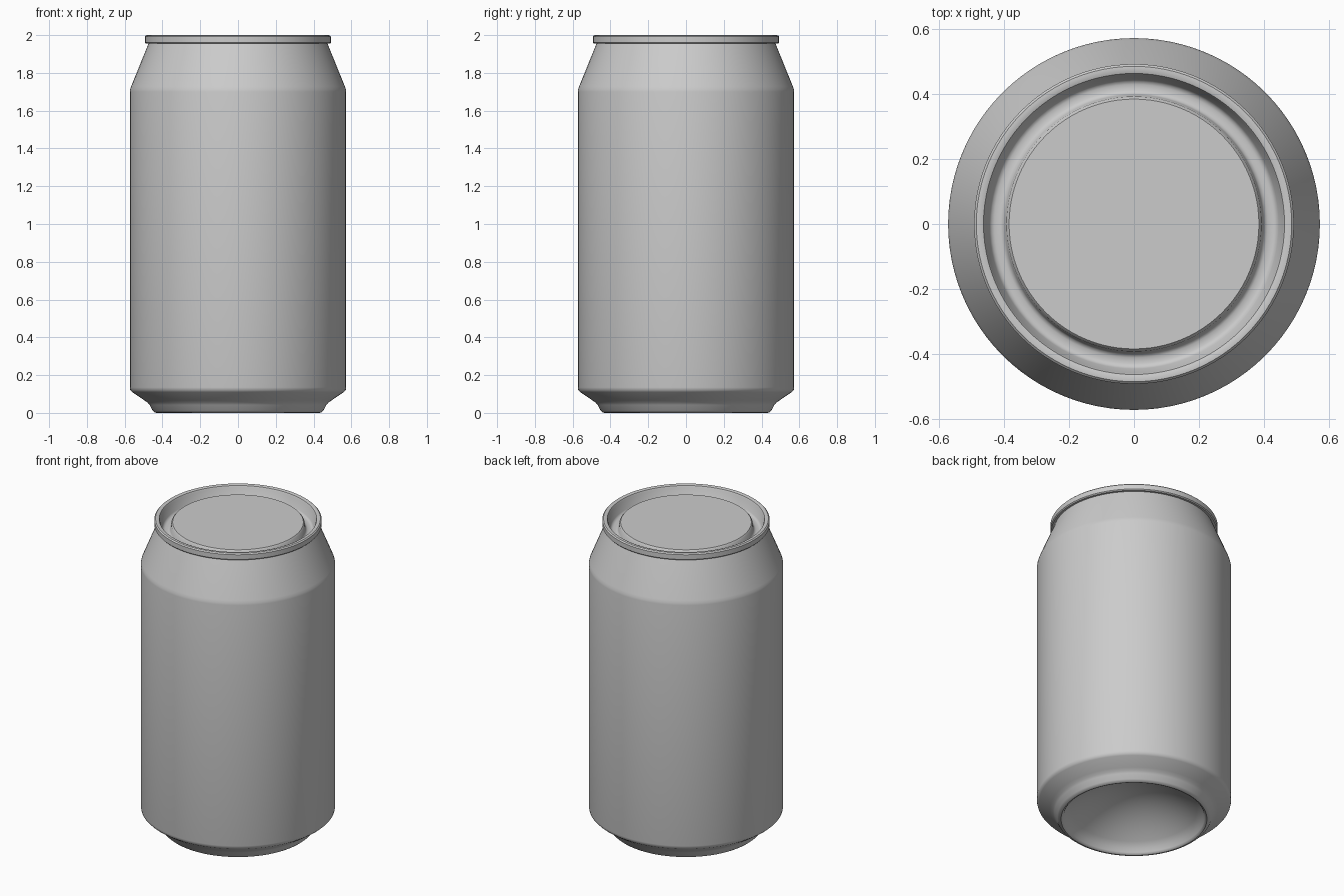
import bpy, bmesh, math

old = bpy.data.objects.get("Cube")
if old:
    bpy.data.objects.remove(old, do_unlink=True)

SEGMENTS = 96

# One bare metal colour
metal = bpy.data.materials.new("bare aluminium")
metal.use_nodes = True
GREY = (0.6, 0.6, 0.6, 1)
metal.diffuse_color = GREY
metal.node_tree.nodes["Principled BSDF"].inputs["Base Color"].default_value = GREY


def lathe(name, profile):
    """Revolve (radius, height) points, listed so faces point outward."""
    bm = bmesh.new()
    verts = [bm.verts.new((r, 0, z)) for r, z in profile]
    edges = [bm.edges.new(pair) for pair in zip(verts, verts[1:])]
    bmesh.ops.spin(bm, geom=verts + edges, cent=(0, 0, 0), axis=(0, 0, 1),
                   angle=math.tau, steps=SEGMENTS)
    bmesh.ops.remove_doubles(bm, verts=bm.verts, dist=0.0001)
    mesh = bpy.data.meshes.new(name)
    bm.to_mesh(mesh)
    bm.free()
    mesh.materials.append(metal)
    obj = bpy.data.objects.new(name, mesh)
    bpy.context.collection.objects.link(obj)
    bpy.ops.object.select_all(action="DESELECT")
    obj.select_set(True)
    bpy.context.view_layer.objects.active = obj
    bpy.ops.object.shade_smooth_by_angle(angle=math.radians(35))
    return obj


# Domed underside, running out to the standing foot
DOME_R, DOME_H, FOOT_Z = 0.405, 0.17, 0.035
dome = []
for i in range(13):
    r = DOME_R * i / 12
    dome.append((r, FOOT_Z + DOME_H * (1 - (r / DOME_R) ** 2)))
lathe("domed_base", dome + [(0.415, 0.012), (0.422, 0.003), (0.43, 0)])

# Foot, straight wall and tapered shoulder
lathe("can_body", [
    (0.43, 0), (0.442, 0.003), (0.452, 0.012), (0.468, 0.042),
    (0.478, 0.054), (0.495, 0.066), (0.56, 0.11), (0.57, 0.12),
    (0.573, 0.135), (0.573, 1.7), (0.571, 1.713), (0.566, 1.728),
    (0.478, 1.945), (0.474, 1.955)])

# Rolled rim, sunken groove and raised lid panel
lathe("lid", [
    (0.474, 1.955), (0.487, 1.955), (0.493, 1.961), (0.493, 1.992),
    (0.486, 1.999), (0.475, 2.0), (0.464, 1.996), (0.459, 1.986),
    (0.446, 1.93), (0.439, 1.921), (0.43, 1.918), (0.412, 1.918),
    (0.403, 1.923), (0.398, 1.932), (0.393, 1.965), (0.385, 1.974),
    (0, 1.974)])
